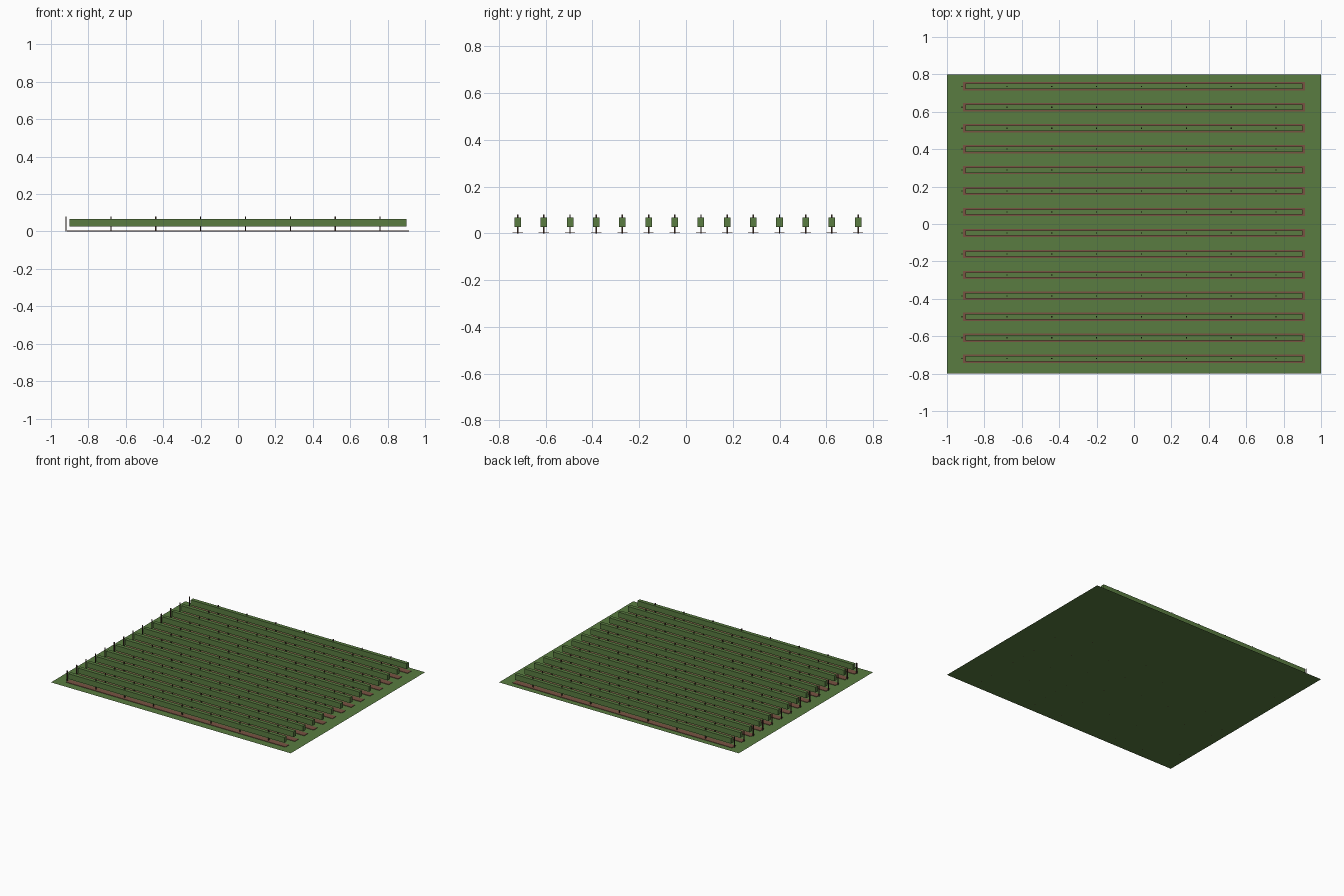
import bpy

if "Cube" in bpy.data.objects:
    bpy.data.objects.remove(bpy.data.objects["Cube"])

ROWS, FIRST_Y, ROW_STEP = 14, -0.72, 0.112
POSTS, FIRST_X, POST_STEP = 8, -0.92, 0.24


def material(name, rgb):
    m = bpy.data.materials.new(name)
    m.diffuse_color = (*rgb, 1)
    m.use_nodes = True
    m.node_tree.nodes["Principled BSDF"].inputs["Base Color"].default_value = m.diffuse_color
    return m


grass = material("grass green", (0.10, 0.20, 0.052))
leaf = material("leaf green", (0.10, 0.20, 0.052))
soil = material("soil brown", (0.19, 0.085, 0.055))
wood = material("dark wood", (0.06, 0.03, 0.02))


def box(name, lo, hi, mat):
    """Box spanning two opposite corners."""
    bpy.ops.mesh.primitive_cube_add(size=1, location=[(a + b) / 2 for a, b in zip(lo, hi)])
    ob = bpy.context.object
    ob.name = name
    ob.scale = [b - a for a, b in zip(lo, hi)]
    bpy.ops.object.transform_apply(location=False, rotation=False, scale=True)
    ob.data.materials.append(mat)
    return ob


def repeat(ob, name, axis, count, step):
    """Repeat a part at a constant spacing."""
    mod = ob.modifiers.new(name, 'ARRAY')
    mod.count = count
    mod.use_relative_offset = False
    mod.use_constant_offset = True
    mod.constant_offset_displace = [step if i == axis else 0 for i in range(3)]


# Field: a flat sheet of grass
bpy.ops.mesh.primitive_plane_add(size=1)
field = bpy.context.object
field.name = "field"
field.scale = (2, 1.6, 1)
bpy.ops.object.transform_apply(location=False, rotation=False, scale=True)
field.data.materials.append(grass)

# Bare soil under each row
y = FIRST_Y
strips = box("soil_strips", (-0.915, y - 0.022, 0.0005), (0.915, y + 0.022, 0.004), soil)
repeat(strips, "rows", 1, ROWS, ROW_STEP)

# Trimmed foliage held above the ground
hedges = box("vine_hedges", (-0.9, y - 0.014, 0.027), (0.9, y + 0.014, 0.067), leaf)
repeat(hedges, "rows", 1, ROWS, ROW_STEP)

# Support posts, poking out above the foliage
r = 0.003
posts = box("posts", (FIRST_X - r, y - r, 0.0), (FIRST_X + r, y + r, 0.08), wood)
repeat(posts, "along_row", 0, POSTS, POST_STEP)
repeat(posts, "rows", 1, ROWS, ROW_STEP)
